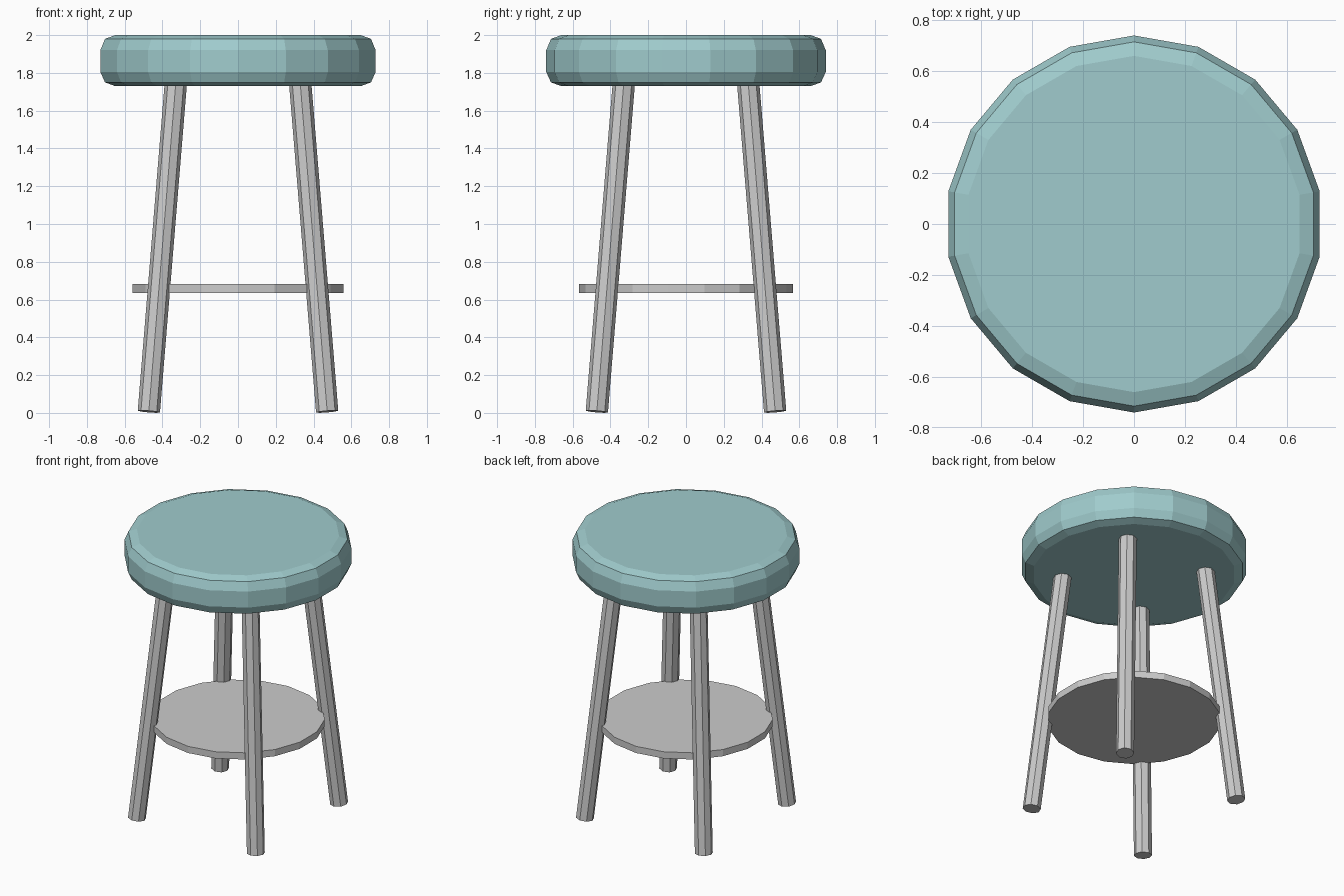
import bpy, bmesh, math
from mathutils import Vector

if "Cube" in bpy.data.objects:
    bpy.data.objects.remove(bpy.data.objects["Cube"])

def new_object(name, bm):
    bmesh.ops.recalc_face_normals(bm, faces=bm.faces)
    mesh = bpy.data.meshes.new(name)
    bm.to_mesh(mesh)
    bm.free()
    ob = bpy.data.objects.new(name, mesh)
    bpy.context.collection.objects.link(ob)
    return ob

def lathe(name, profile, sides):
    """Closed solid of revolution from (radius, z) points, first vertex on +y."""
    bm = bmesh.new()
    rings = []
    for r, z in profile:
        angles = [2 * math.pi * i / sides for i in range(sides)]
        rings.append([bm.verts.new((r * math.sin(a), r * math.cos(a), z)) for a in angles])
    for low, high in zip(rings, rings[1:]):
        for i in range(sides):
            j = (i + 1) % sides
            bm.faces.new((low[i], low[j], high[j], high[i]))
    bm.faces.new(rings[0])
    bm.faces.new(rings[-1])
    return new_object(name, bm)

# Padded seat with rounded rim
seat = lathe("seat", [(0.66, 1.73), (0.715, 1.75), (0.74, 1.805),
                      (0.74, 1.92), (0.715, 1.98), (0.66, 2.0)], 18)
teal = bpy.data.materials.new("teal_padding")
teal.diffuse_color = (0.35, 0.6, 0.61, 1)
teal.use_nodes = True
teal.node_tree.nodes["Principled BSDF"].inputs["Base Color"].default_value = teal.diffuse_color
seat.data.materials.append(teal)

# Round lower shelf
lathe("foot_shelf", [(0.566, 0.635), (0.566, 0.683)], 18)

# Four splayed legs, square-cut at the ends
for name, sx, sy in (("front_left_leg", -1, -1), ("front_right_leg", 1, -1),
                     ("back_left_leg", -1, 1), ("back_right_leg", 1, 1)):
    foot = Vector((0.472 * sx, 0.472 * sy, 0.007))
    top = Vector((0.328 * sx, 0.328 * sy, 1.76))
    axis = top - foot
    leg = lathe(name, [(0.059, 0), (0.059, axis.length)], 8)
    leg.location = foot
    leg.rotation_mode = 'QUATERNION'
    leg.rotation_quaternion = Vector((0, 0, 1)).rotation_difference(axis)
